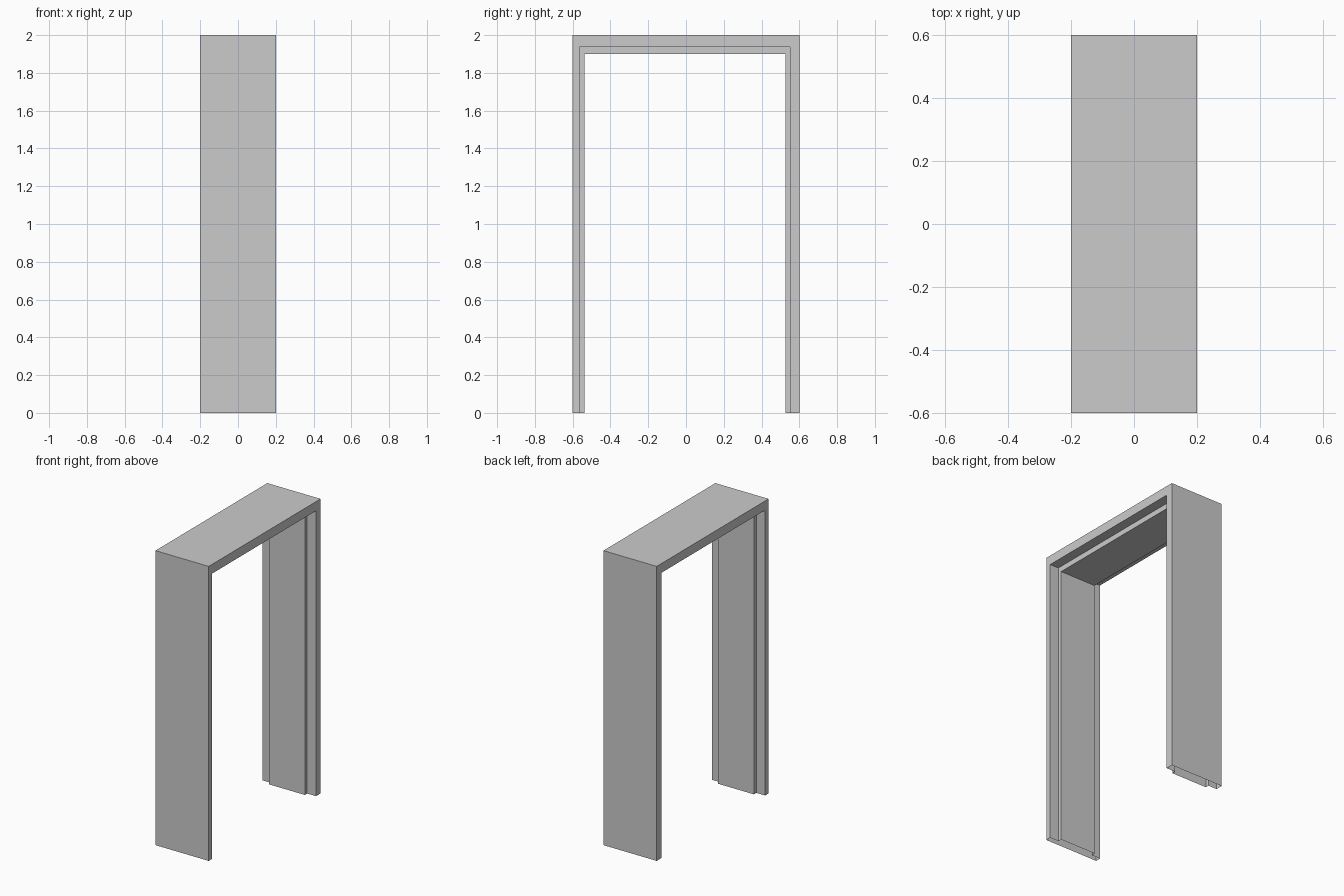
import bpy
import bmesh

if "Cube" in bpy.data.objects:
    bpy.data.objects.remove(bpy.data.objects["Cube"])

HALF_WIDTH, STOP = 0.20, 0.134   # frame half depth in x, half depth of the raised stop

# Left y, right y and top z of each layer of the frame
LAYERS = {
    "outer": (-0.60, 0.60, 2.00),
    "rebate": (-0.563, 0.551, 1.937),
    "stop": (-0.537, 0.526, 1.90),
}

# Cross-section of the jamb: x position and layer
PROFILE = [
    (-HALF_WIDTH, "outer"), (-HALF_WIDTH, "rebate"),
    (-STOP, "rebate"), (-STOP, "stop"),
    (STOP, "stop"), (STOP, "rebate"),
    (HALF_WIDTH, "rebate"), (HALF_WIDTH, "outer"),
]


def path(x, layer):
    """Up the left jamb, across the head, down the right jamb."""
    left, right, top = LAYERS[layer]
    return [(x, left, 0), (x, left, top), (x, right, top), (x, right, 0)]


# Door frame: profile swept around the opening, left open at the floor
bm = bmesh.new()
rails = [[bm.verts.new(p) for p in path(x, layer)] for x, layer in PROFILE]
for a, b in zip(rails, rails[1:] + rails[:1]):
    for i in range(3):
        bm.faces.new((a[i], a[i + 1], b[i + 1], b[i]))
bmesh.ops.recalc_face_normals(bm, faces=bm.faces)

# Make sure the top of the head faces up
top = max(bm.faces, key=lambda f: f.calc_center_median().z)
if top.normal.z < 0:
    bmesh.ops.reverse_faces(bm, faces=bm.faces)

mesh = bpy.data.meshes.new("door_frame")
bm.to_mesh(mesh)
bm.free()
bpy.context.collection.objects.link(bpy.data.objects.new("door_frame", mesh))
